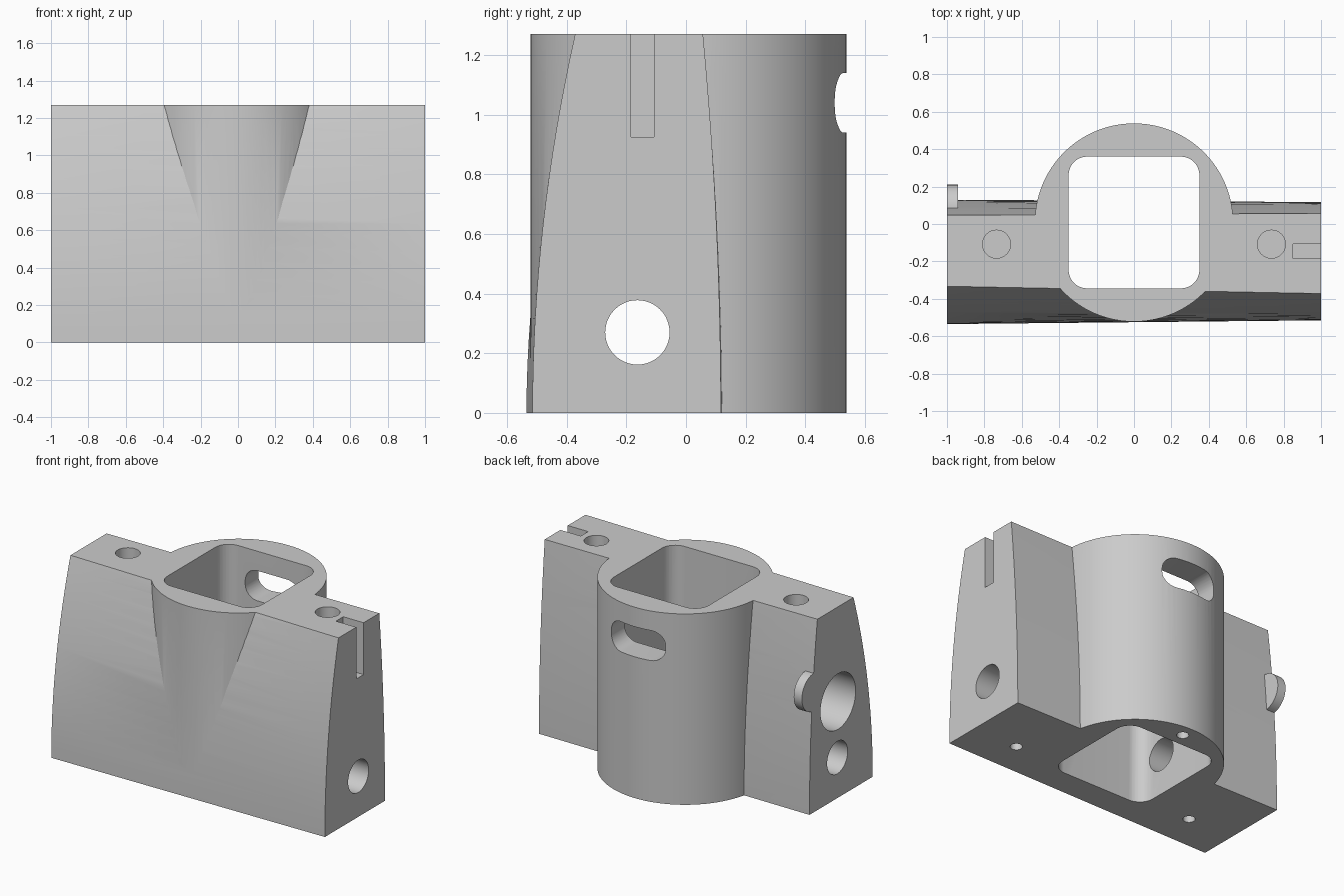
import bpy, bmesh, math
from mathutils import Matrix, Vector

cube = bpy.data.objects.get("Cube")
if cube:
    bpy.data.objects.remove(cube, do_unlink=True)

HEIGHT = 1.27

grey = bpy.data.materials.new("plain grey")
grey.use_nodes = True
colour = (0.6, 0.6, 0.6, 1)
grey.diffuse_color = colour
grey.node_tree.nodes["Principled BSDF"].inputs["Base Color"].default_value = colour


def finish(name, bm):
    bmesh.ops.recalc_face_normals(bm, faces=bm.faces)
    mesh = bpy.data.meshes.new(name)
    bm.to_mesh(mesh)
    bm.free()
    mesh.materials.append(grey)
    obj = bpy.data.objects.new(name, mesh)
    bpy.context.collection.objects.link(obj)
    return obj


def loft(name, start, end):
    """Solid between two matching closed outlines."""
    bm = bmesh.new()
    a = [bm.verts.new(p) for p in start]
    b = [bm.verts.new(p) for p in end]
    for i in range(len(a)):
        j = (i + 1) % len(a)
        bm.faces.new((a[i], a[j], b[j], b[i]))
    bm.faces.new(a)
    bm.faces.new(b)
    bmesh.ops.triangulate(bm, faces=[f for f in bm.faces if len(f.verts) == 4])
    return finish(name, bm)


def cylinder(name, centre, radius, depth, axis="Z", sides=48):
    bm = bmesh.new()
    turn = Matrix.Rotation(math.pi / 2, 4, "Y") if axis == "X" else Matrix()
    bmesh.ops.create_cone(bm, cap_ends=True, segments=sides, radius1=radius, radius2=radius,
                          depth=depth, matrix=Matrix.Translation(centre) @ turn)
    return finish(name, bm)


def rounded_rect(cx, cy, w, h, r, steps=8):
    points = []
    for k, (sx, sy) in enumerate(((1, 1), (-1, 1), (-1, -1), (1, -1))):
        for i in range(steps + 1):
            a = (k + i / steps) * math.pi / 2
            points.append((cx + sx * (w / 2 - r) + r * math.cos(a),
                           cy + sy * (h / 2 - r) + r * math.sin(a)))
    return points


def combine(target, tool, operation):
    mod = target.modifiers.new(operation.lower(), "BOOLEAN")
    mod.operation = operation
    mod.solver = "EXACT"
    mod.object = tool
    bpy.context.view_layer.objects.active = target
    bpy.ops.object.modifier_apply(modifier=mod.name)
    bpy.data.objects.remove(tool, do_unlink=True)


def wing_section(x, front_low, front_top, back_low, back_top, steps=16):
    ts = [i / steps for i in range(steps + 1)]
    front = [(x, front_low + (front_top - front_low) * t * t, HEIGHT * t) for t in ts]
    back = [(x, back_low + (back_top - back_low) * t * t, HEIGHT * t) for t in ts]
    return front + back[::-1]


# Curved wing block, slightly different at each end
body = loft("bracket_body",
            wing_section(-1, -0.535, -0.333, 0.13, 0.047),
            wing_section(1, -0.515, -0.372, 0.117, 0.057))

# Central round sleeve and small side boss
combine(body, cylinder("sleeve", (0, 0.008, HEIGHT / 2), 0.53, HEIGHT, sides=96), "UNION")
combine(body, cylinder("side_boss", (-0.97, 0.085, 0.8), 0.125, 0.06, "X"), "UNION")

# Rounded square opening through the sleeve
outline = rounded_rect(0, 0.008, 0.7, 0.705, 0.1)
combine(body, loft("opening", [(x, y, -0.1) for x, y in outline],
                   [(x, y, HEIGHT + 0.1) for x, y in outline]), "DIFFERENCE")

# Window in the back wall
outline = rounded_rect(0, 1.04, 0.4, 0.2, 0.09)
combine(body, loft("window", [(x, 0.2, z) for x, z in outline],
                   [(x, 0.7, z) for x, z in outline]), "DIFFERENCE")

# Cross bore through both wings and wide blind bore in the right wing
combine(body, cylinder("cross_bore", (0, -0.163, 0.27), 0.108, 2.2, "X"), "DIFFERENCE")
combine(body, cylinder("wide_bore", (-0.8, -0.17, 0.64), 0.185, 0.5, "X"), "DIFFERENCE")

# Blind holes in the top of the wings
for side in (-1, 1):
    combine(body, cylinder("top_hole", (side * 0.735, -0.108, HEIGHT), 0.075, 0.7), "DIFFERENCE")

# Small screw holes underneath
for x, y in ((0.67, -0.29), (-0.67, -0.29), (0, 0.45)):
    combine(body, cylinder("screw_hole", (x, y, 0), 0.037, 0.24, sides=24), "DIFFERENCE")

# Slot in the left end
outline = ((0.85, -0.185), (1.1, -0.185), (1.1, -0.108), (0.85, -0.108))
combine(body, loft("slot", [(x, y, 0.925) for x, y in outline],
                   [(x, y, HEIGHT + 0.1) for x, y in outline]), "DIFFERENCE")

# Smooth curved faces, keep crisp edges
bpy.ops.object.select_all(action="DESELECT")
body.select_set(True)
bpy.context.view_layer.objects.active = body
bpy.ops.object.shade_smooth_by_angle(angle=math.radians(25))
